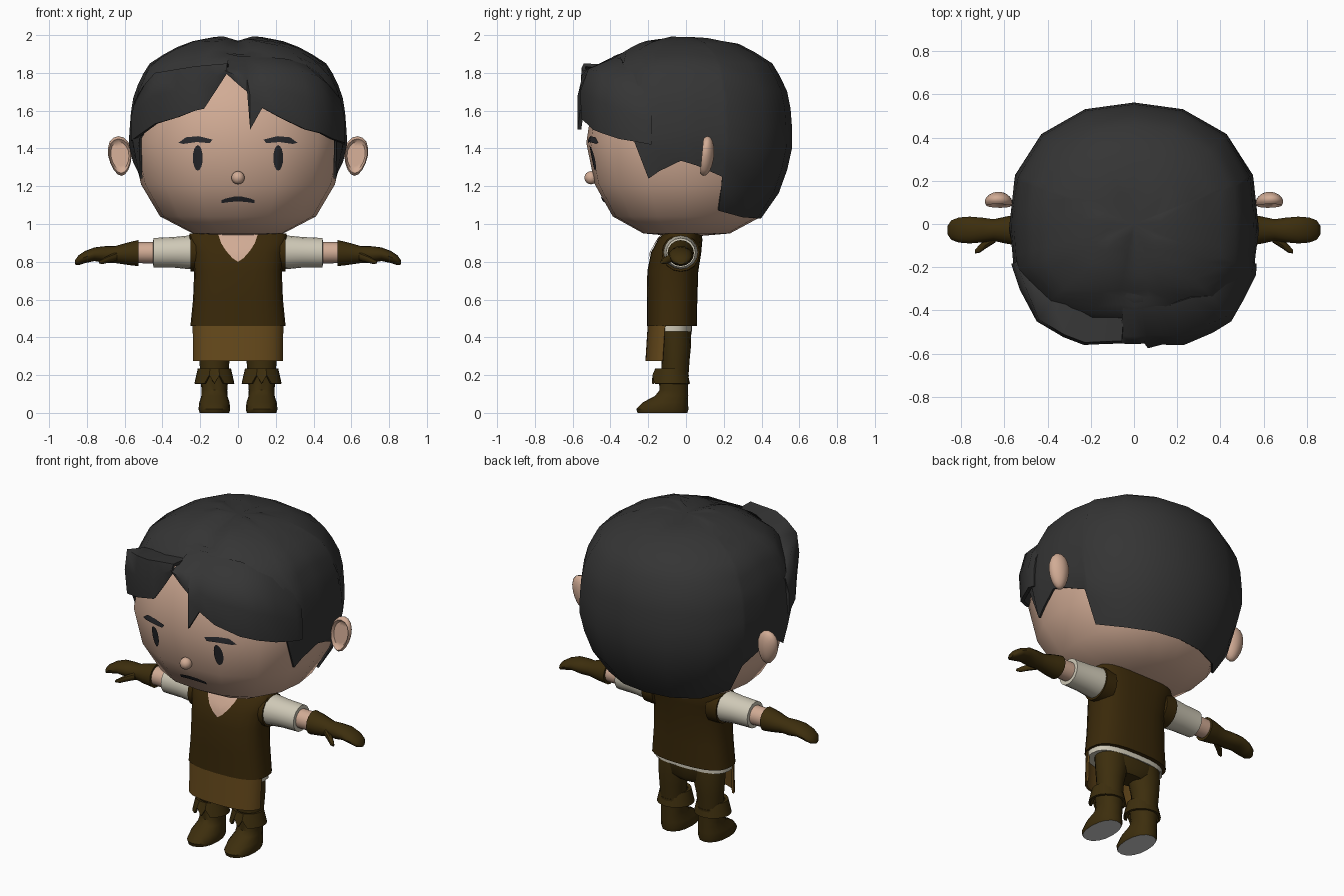
import bpy, bmesh
from math import sin, cos, pi, radians, copysign
from mathutils import Vector
from mathutils.bvhtree import BVHTree

old = bpy.data.objects.get("Cube")
if old:
    bpy.data.objects.remove(old)


def material(name, *rgb):
    m = bpy.data.materials.new(name)
    m.use_nodes = True
    m.diffuse_color = (*rgb, 1)
    bsdf = m.node_tree.nodes["Principled BSDF"]
    bsdf.inputs["Base Color"].default_value = (*rgb, 1)
    bsdf.inputs["Roughness"].default_value = 0.9
    return m


SKIN = material("skin", .64, .41, .30)
HAIR = material("charcoal hair", .035, .035, .035)
INK = material("face ink", .02, .021, .025)
TUNIC = material("dark brown cloth", .042, .022, .003)
LEATHER = material("brown leather", .046, .027, .004)
FLAP = material("tan cloth", .13, .066, .011)
LINEN = material("off white linen", .62, .58, .47)
SOLE = material("grey sole", .62, .62, .62)


def finish(name, bm, mat, angle=40, thick=0):
    me = bpy.data.meshes.new(name)
    bm.to_mesh(me)
    bm.free()
    ob = bpy.data.objects.new(name, me)
    bpy.context.collection.objects.link(ob)
    me.materials.append(mat)
    bpy.ops.object.select_all(action="DESELECT")
    ob.select_set(True)
    bpy.context.view_layer.objects.active = ob
    if thick:
        mod = ob.modifiers.new("thickness", "SOLIDIFY")
        mod.thickness, mod.offset = thick, -1
        bpy.ops.object.modifier_apply(modifier=mod.name)
    bpy.ops.object.shade_smooth_by_angle(angle=radians(angle))
    return ob


def shell(name, mat, columns, thick=0, angle=40):
    """Sheet through columns of points, each running top to bottom."""
    bm = bmesh.new()
    grid = [[bm.verts.new(p) for p in col] for col in columns]
    for a, b in zip(grid, grid[1:]):
        for i in range(len(a) - 1):
            bm.faces.new((a[i], a[i + 1], b[i + 1], b[i]))
    bmesh.ops.remove_doubles(bm, verts=bm.verts, dist=1e-4)
    return finish(name, bm, mat, angle, thick)


def oval(t, power=1):
    c, s = cos(t), sin(t)
    return copysign(abs(c) ** power, c), copysign(abs(s) ** power, s)


def loft(name, mat, rings, axis="z", side=1, n=16, power=1, angle=40):
    """Closed tube; each ring is (position, radius a, radius b, centre a, centre b)."""
    bm = bmesh.new()
    loops = []
    for t, a, b, ca, cb in rings:
        loop = []
        for i in range(n):
            c, s = oval(2 * pi * i / n, power)
            u, v = ca + a * c, cb + b * s
            p = (u, v, t) if axis == "z" else (t, u, v)
            loop.append(bm.verts.new((p[0] * side, p[1], p[2])))
        loops.append(loop)
    for a, b in zip(loops, loops[1:]):
        for i in range(n):
            j = (i + 1) % n
            bm.faces.new((a[i], a[j], b[j], b[i]))
    bm.faces.new(loops[0])
    bm.faces.new(loops[-1])
    bmesh.ops.recalc_face_normals(bm, faces=bm.faces)
    return finish(name, bm, mat, angle)


def decal(name, mat, target, outline):
    """Thin plate laid on the front of a part; outline is in x, z."""
    tree = BVHTree.FromPolygons([v.co for v in target.data.vertices],
                                [p.vertices[:] for p in target.data.polygons])
    cx = sum(p[0] for p in outline) / len(outline)
    cz = sum(p[1] for p in outline) / len(outline)
    columns = []
    for x, z in outline + outline[:1]:
        col = []
        for k in (0, .35, .7, 1):
            px, pz = cx + (x - cx) * k, cz + (z - cz) * k
            hit = tree.ray_cast(Vector((px, -2, pz)), Vector((0, 1, 0)))[0]
            col.append((px, hit.y - .007, pz))
        columns.append(col)
    ob = shell(name, mat, columns)
    if sum(p.normal.y for p in ob.data.polygons) > 0:
        ob.data.flip_normals()
    return ob


# Head: sixteen-sided, slightly boxy skull profile shared by skin and hair
PROFILE = [(2, 0), (1.995, .1), (1.97, .235), (1.95, .3), (1.88, .43), (1.84, .485), (1.7, .553),
           (1.62, .57), (1.43, .585), (1.21, .535), (1.04, .43), (.95, .25), (.93, 0)]


def radius(z):
    for (z0, r0), (z1, r1) in zip(PROFILE, PROFILE[1:]):
        if z >= z1:
            return r0 + (r1 - r0) * (z0 - z) / (z0 - z1)
    return 0


def around(az, r, z, front=1.0):
    step = 2 * pi / 16
    a = radians(az)
    r *= cos(step / 2) / cos(a % step - step / 2)
    r *= 1 + (.07 if cos(a) > 0 else .045) * sin(2 * a) ** 2
    x, y = r * sin(a), -r * cos(a)
    return x, y * (front if y < 0 else .97), z


skull = [(1.85, 0), (1.835, .40), (1.75, .47), (1.62, .53)] + [(z, r * .96) for z, r in PROFILE[8:]]
head = shell("head", SKIN, [[around(i * 22.5, r, z, .94) for z, r in skull] for i in range(17)])

# Hair cap with sideburns and nape, dented along the parting
half = [(0, 1.82), (11, 1.82), (22.5, 1.8), (45, 1.62), (60, 1.45), (67.5, 1.24), (74, 1.28),
        (87, 1.335), (96, 1.31), (111, 1.25), (113, 1.07), (135, 1.035),
        (157.5, 1.03), (180, 1.03)]
edge = half + [(360 - a, z) for a, z in half[-2::-1]]
cap = shell("hair_cap", HAIR, [[around(a, radius(z), z, .925) for z in
                               (2 - (2 - ze) * (i / 12) ** 1.7 for i in range(13))]
                              for a, ze in edge], .012)
for v in cap.data.vertices:
    if v.co.y < .25 and v.co.z > 1.9:
        v.co.z -= .03 * max(0, 1 - abs(v.co.x) / .08)


def bang(name, cuts, ledge):
    """Fringe sheet; a ledge juts straight out, otherwise it flows off the cap."""
    cols = []
    for az, top, bottom in cuts:
        f = min(1, 3 * max(0, 1 - abs(az) / 72))
        bulge = .555 + .04 * min(1, abs(az) / 30) - .015 * max(0, (abs(az) - 50) / 25)
        low = max(radius(bottom) * 1.01, .55)
        base = radius(top)
        brow = top if ledge else top - .06
        rim = (bulge - .012) if ledge else base + (bulge - base) * .72
        rim = rim * f + radius(brow) * 1.01 * (1 - f)
        mid = brow * .55 + bottom * .45
        cols.append([around(az, base * .98, top - .005 if ledge else top + .003, .925),
                     around(az, rim, brow), around(az, max(bulge, low), mid),
                     around(az, low, bottom)])
    return shell(name, HAIR, cols, .02, 75 if ledge else 50)


bang("right_bang", [(-72, 1.65, 1.44), (-60, 1.73, 1.47), (-45, 1.80, 1.53), (-32, 1.82, 1.565),
                    (-22.5, 1.835, 1.60), (-18, 1.84, 1.61), (-12, 1.845, 1.71), (-6, 1.85, 1.80)],
     True)
bang("left_bang", [(-7, 1.88, 1.80), (0, 1.88, 1.74), (5, 1.88, 1.70), (6.4, 1.88, 1.50),
                   (13, 1.88, 1.615), (22.5, 1.88, 1.56), (36, 1.87, 1.50), (45, 1.84, 1.48),
                   (55, 1.80, 1.45), (67.5, 1.72, 1.43), (72, 1.66, 1.42)], False)

# Face
for s, word in ((1, "left"), (-1, "right")):
    decal(word + "_eye", INK, head, [(s * .213 + .026 * cos(t * pi / 8), 1.35 + .067 * sin(t * pi / 8))
                                     for t in range(16)])
    decal(word + "_brow", INK, head, [(s * x, z) for x, z in
                                      ((.135, 1.447), (.15, 1.428), (.22, 1.434), (.29, 1.424),
                                       (.315, 1.43), (.275, 1.459), (.21, 1.465))])
    # Ear: flattened ball with a dished front, narrower behind
    bm = bmesh.new()
    bmesh.ops.create_uvsphere(bm, u_segments=16, v_segments=12, radius=1)
    for v in bm.verts:
        x, y, z = v.co.x, v.co.z, v.co.y
        w = (1 + .18 * z) * (1 - .12 * y)
        if y < -.55:
            y = -.1 if y < -.6 else -.8
        v.co = (s * (.625 + .062 * x * w + .008 * z), .105 + .043 * y + .01 * z, 1.36 + .105 * z)
    bmesh.ops.recalc_face_normals(bm, faces=bm.faces)
    finish(word + "_ear", bm, SKIN, 50)
arch = [-.087, -.065, -.02, .02, .065, .087]
decal("mouth", INK, head, [(x, 1.119 - 1.2 * x * x) for x in arch] +
      [(x, 1.146 - 2.6 * x * x) for x in arch[::-1]])
bm = bmesh.new()
bmesh.ops.create_uvsphere(bm, u_segments=12, v_segments=8, radius=.035)
bmesh.ops.translate(bm, verts=bm.verts, vec=(0, -.503, 1.245))
finish("nose", bm, SKIN)

# Torso
tunic = loft("tunic", TUNIC, [(.46, .252, .132, 0, -.075), (.6, .238, .133, 0, -.073),
                              (.75, .232, .135, 0, -.07), (.85, .243, .133, 0, -.052),
                              (.92, .268, .117, 0, -.03), (.95, .255, .1, 0, -.02)],
             n=24, power=.75)
loft("neck", SKIN, [(.9, .1, .08, 0, -.02), (1.0, .1, .08, 0, -.02)])
decal("neckline", SKIN, tunic, [(0, .80), (.03, .82), (.065, .86), (.09, .9), (.105, .945),
                                (0, .945), (-.105, .945), (-.09, .9), (-.065, .86), (-.03, .82)])
loft("shirt_hem", LINEN, [(.43, .238, .113, 0, -.08), (.47, .238, .113, 0, -.08)], n=24, power=.75)
loft("trouser_seat", LEATHER, [(.34, .09, .06, 0, -.055), (.37, .19, .08, 0, -.055),
                               (.45, .215, .095, 0, -.065)], power=.85)
cols = []
for i in range(19):
    c, s = oval(radians(-170 + 160 * i / 18), .75)
    cols.append([(.243 * c, -.078 + .125 * s, .463), (.24 * c, -.09 + .125 * s, .275)])
shell("front_flap", FLAP, cols, .012)

for s, word in ((1, "left"), (-1, "right")):
    # Arm
    y = -.028
    loft(word + "_armhole", TUNIC, [(.18, .1, .1, y, .845), (.252, .1, .098, y, .847)], "x", s)
    loft(word + "_sleeve", LINEN, [(.2, .094, .091, y, .85), (.27, .09, .088, y, .85),
                                   (.34, .082, .081, y, .85), (.448, .078, .078, y, .848),
                                   (.449, .062, .062, y, .848)], "x", s)
    loft(word + "_wrist", SKIN, [(.42, .057, .057, y, .848), (.56, .055, .055, y, .848)], "x", s)
    loft(word + "_glove", LEATHER, [(.528, .07, .069, y, .846), (.58, .065, .06, y, .843),
                                    (.65, .05, .045, y, .838), (.70, .057, .045, y, .838),
                                    (.76, .062, .036, y, .84), (.81, .058, .032, y, .825),
                                    (.845, .045, .026, y, .808), (.862, .02, .012, y, .797)], "x", s)
    loft(word + "_thumb", LEATHER, [(.64, .025, .024, -.06, .83), (.685, .023, .02, -.09, .815),
                                    (.715, .019, .016, -.115, .803), (.735, .008, .008, -.128, .798)],
         "x", s, 10)
    # Leg and boot
    x = .125
    loft(word + "_leg", LEATHER, [(.15, .07, .07, x, -.06), (.28, .08, .074, x, -.055),
                                  (.36, .093, .082, .118, -.055), (.43, .1, .085, .112, -.06)], "z", s)
    boot = loft(word + "_boot", LEATHER, [(0, .078, .132, x, -.125), (.02, .084, .138, x, -.125),
                                          (.055, .08, .12, x, -.11), (.09, .069, .088, x, -.076),
                                          (.12, .068, .075, x, -.065), (.2, .075, .08, x, -.065)],
                "z", s, power=.9)
    boot.data.materials.append(SOLE)
    for p in boot.data.polygons:
        if p.normal.z < -.9 and p.center.z < .01:
            p.material_index = 1
    # Folded cuff, notched at the front
    cols = []
    for i in range(25):
        a = 2 * pi * i / 24
        notch = .045 if i in (1, 23) else 0
        cols.append([(s * x + r * sin(a), -.08 - (r - .005) * cos(a), z) for r, z in
                     ((.07, .232), (.088, .235), (.106, .155 + notch))])
    shell(word + "_cuff", LEATHER, cols, .012)
